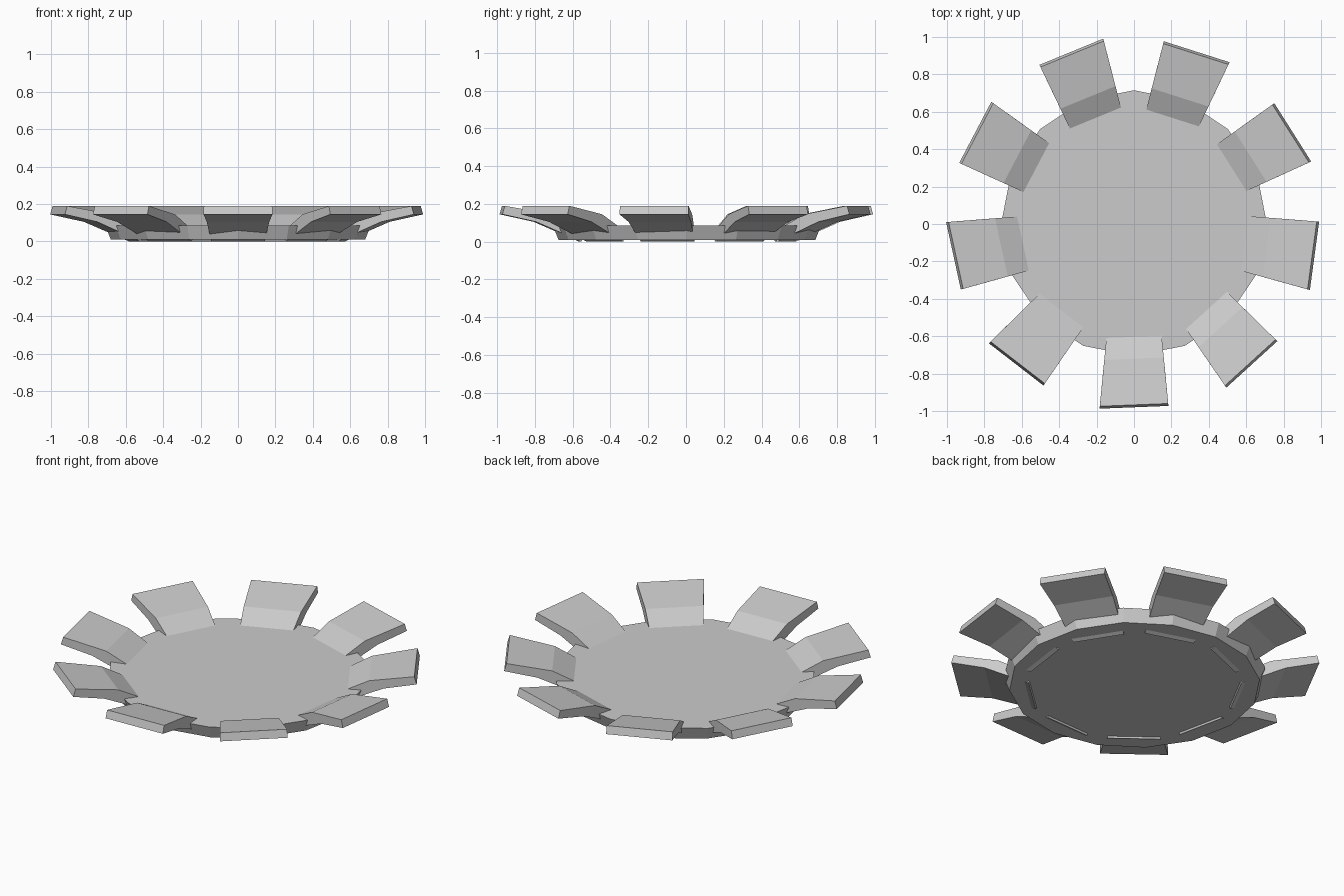
import bpy, bmesh, math
from mathutils import Matrix

if "Cube" in bpy.data.objects:
    bpy.data.objects.remove(bpy.data.objects["Cube"])

grey = bpy.data.materials.new("light_grey")
grey.diffuse_color = (0.6, 0.6, 0.6, 1)
grey.use_nodes = True
grey.node_tree.nodes["Principled BSDF"].inputs["Base Color"].default_value = grey.diffuse_color


def finish(bm, name):
    bmesh.ops.recalc_face_normals(bm, faces=bm.faces)
    mesh = bpy.data.meshes.new(name)
    bm.to_mesh(mesh)
    bm.free()
    mesh.materials.append(grey)
    obj = bpy.data.objects.new(name, mesh)
    bpy.context.collection.objects.link(obj)
    return obj


# Sixteen-sided disc, slightly narrower underneath
bm = bmesh.new()
bmesh.ops.create_cone(bm, cap_ends=True, segments=16, radius1=0.68, radius2=0.71, depth=0.075,
                      matrix=Matrix.Translation((0, 0.005, 0.0475)))
finish(bm, "disc")

# Petal side profile: (radius, height, half width), bent upward once
PROFILE = [(0.56, 0.0, 0.143), (0.80, 0.105, 0.167), (0.98, 0.145, 0.184),
           (0.967, 0.19, 0.183), (0.72, 0.145, 0.159), (0.535, 0.05, 0.141)]
SKEW = 0.04


def petal(name, angle):
    bm = bmesh.new()
    sides = [[bm.verts.new((r - SKEW * s * w, s * w, z)) for r, z, w in PROFILE] for s in (-1, 1)]
    a, b = sides
    n = len(PROFILE)
    for i in range(n):
        j = (i + 1) % n
        bm.faces.new((a[i], a[j], b[j], b[i]))
    # Each side is two quads meeting at the bend
    for v in sides:
        bm.faces.new((v[0], v[1], v[4], v[5]))
        bm.faces.new((v[1], v[2], v[3], v[4]))
    bmesh.ops.rotate(bm, verts=bm.verts, matrix=Matrix.Rotation(angle, 3, 'Z'))
    return finish(bm, name)


# Ring of nine petals
for k in range(9):
    petal(f"petal_{k + 1}", math.radians(-90 + 40 * k))
